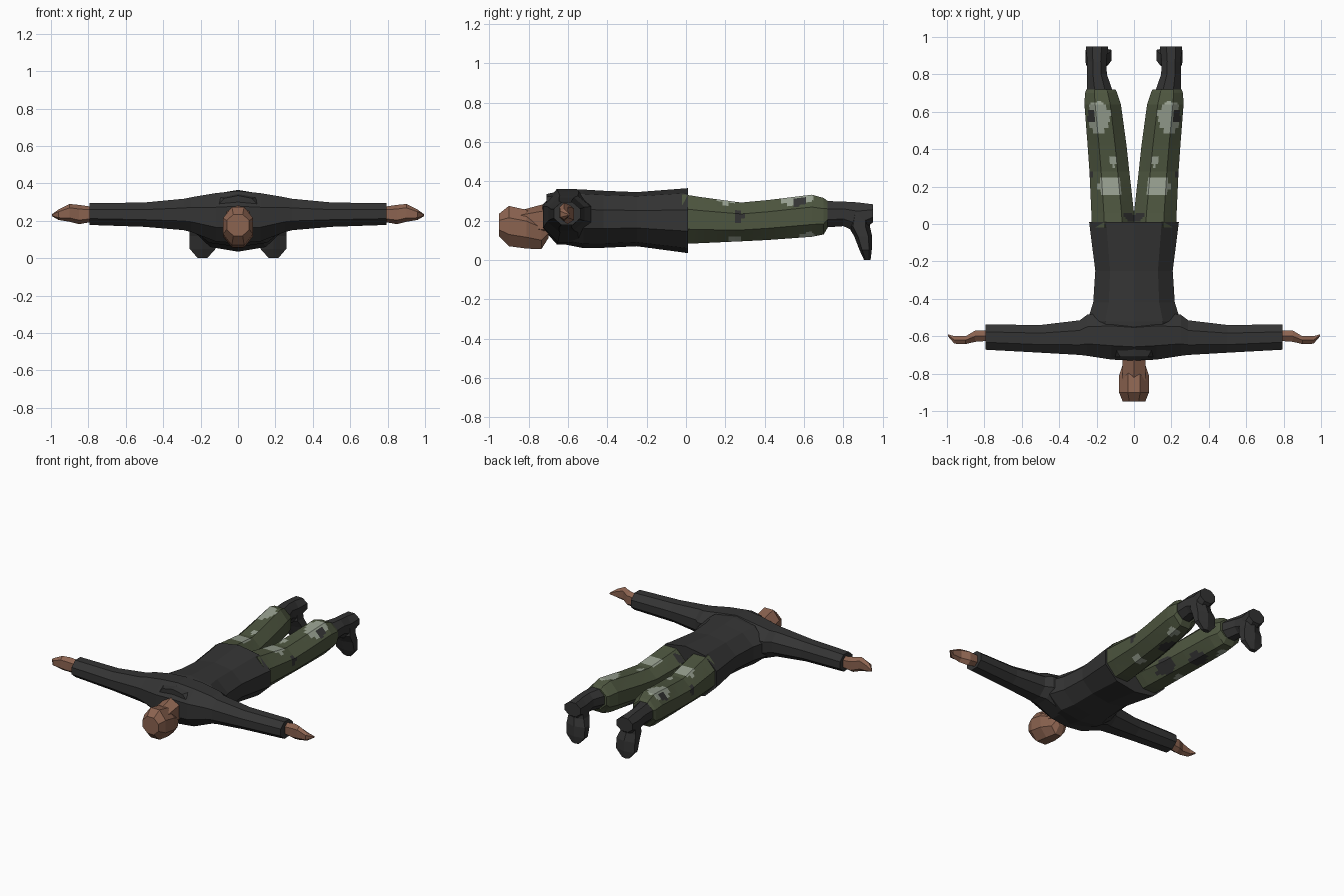
import bpy, bmesh, math
from mathutils import Vector


def material(name, rgb):
    m = bpy.data.materials.new(name)
    m.diffuse_color = (*rgb, 1)
    return m


BLACK = material("black cloth", (0.034, 0.034, 0.034))
SKIN = material("brown skin", (0.26, 0.125, 0.08))
GREEN = material("olive green", (0.075, 0.092, 0.05))
PALE = material("pale grey green", (0.31, 0.35, 0.28))


def loft(name, axis, rings, mats, sides=8, sign=1, cuts=0, rule=None):
    """Loft rings (pos, u0, u1, v0, v1) along x, y or z; u, v are the other axes in order."""
    bm = bmesh.new()
    k = 1 / math.cos(math.pi / sides)
    loops = []
    for pos, u0, u1, v0, v1 in rings:
        loop = []
        for i in range(sides):
            a = 2 * math.pi * (i + 0.5) / sides
            u = (u0 + u1) / 2 + (u1 - u0) / 2 * max(-1, min(1, k * math.cos(a)))
            v = (v0 + v1) / 2 + (v1 - v0) / 2 * max(-1, min(1, k * math.sin(a)))
            co = {"x": (pos, u, v), "y": (u, pos, v), "z": (u, v, pos)}[axis]
            loop.append(bm.verts.new((co[0] * sign, co[1], co[2])))
        loops.append(loop)
    for a, b in zip(loops, loops[1:]):
        for i in range(sides):
            j = (i + 1) % sides
            bm.faces.new((a[i], a[j], b[j], b[i]))
    bm.faces.new(loops[0])
    bm.faces.new(loops[-1])
    if cuts:
        quads = [f for f in bm.faces if len(f.verts) == 4]
        edges = list({e for f in quads for e in f.edges})
        bmesh.ops.subdivide_edges(bm, edges=edges, cuts=cuts, use_grid_fill=True)
    bmesh.ops.recalc_face_normals(bm, faces=bm.faces[:])
    if rule:
        for f in bm.faces:
            c = f.calc_center_median()
            f.material_index = rule(Vector((abs(c.x), c.y, c.z)))
    me = bpy.data.meshes.new(name)
    bm.to_mesh(me)
    bm.free()
    for m in mats:
        me.materials.append(m)
    ob = bpy.data.objects.new(name, me)
    bpy.context.collection.objects.link(ob)
    return ob


# camouflage patches: centre, radii, material slot (1 pale, 2 black)
PATCHES = [
    ((0.23, 0.57, 0.31), (0.025, 0.04, 0.05), 2),
    ((0.20, 0.57, 0.32), (0.075, 0.085, 0.06), 1),
    ((0.13, 0.20, 0.31), (0.075, 0.05, 0.05), 1),
    ((0.11, 0.34, 0.30), (0.02, 0.03, 0.04), 1),
    ((0.22, 0.27, 0.22), (0.04, 0.03, 0.03), 2),
    ((0.18, 0.25, 0.10), (0.06, 0.035, 0.03), 1),
    ((0.05, 0.25, 0.13), (0.05, 0.08, 0.06), 2),
    ((0.12, 0.48, 0.11), (0.06, 0.06, 0.05), 2),
    ((0.20, 0.62, 0.12), (0.04, 0.04, 0.04), 1),
    ((0.05, 0.04, 0.25), (0.05, 0.04, 0.06), 2),
]


def camo(c):
    wob = 1 + 0.25 * math.sin(60 * c.y + 25 * c.x) * math.cos(50 * c.x)
    for centre, rad, slot in PATCHES:
        if sum(((c[i] - centre[i]) / rad[i]) ** 2 for i in range(3)) < wob:
            return slot
    return 0


# jacket body
loft("jacket_body", "y", [
    (0.01, -0.24, 0.24, 0.035, 0.365),
    (-0.25, -0.207, 0.207, 0.07, 0.345),
    (-0.42, -0.218, 0.218, 0.062, 0.352),
    (-0.52, -0.25, 0.25, 0.06, 0.358),
    (-0.62, -0.20, 0.20, 0.08, 0.355),
    (-0.71, -0.12, 0.12, 0.14, 0.335)], [BLACK], sides=10)

# head and neck
loft("head", "y", [
    (-0.95, -0.06, 0.06, 0.12, 0.235),
    (-0.90, -0.08, 0.08, 0.07, 0.275),
    (-0.81, -0.08, 0.08, 0.058, 0.255),
    (-0.735, -0.055, 0.055, 0.055, 0.21),
    (-0.70, -0.04, 0.04, 0.11, 0.19)], [SKIN])
loft("neck", "y", [
    (-0.85, -0.06, 0.06, 0.14, 0.25),
    (-0.72, -0.062, 0.062, 0.12, 0.285),
    (-0.67, -0.03, 0.03, 0.18, 0.345)], [SKIN], sides=6)

for side, s in (("right", 1), ("left", -1)):
    # sleeve reaching to the spine so it forms the shoulder
    loft(side + "_sleeve", "x", [
        (0.0, -0.73, -0.48, 0.08, 0.36),
        (0.12, -0.725, -0.47, 0.09, 0.348),
        (0.25, -0.705, -0.485, 0.14, 0.326),
        (0.29, -0.70, -0.515, 0.15, 0.318),
        (0.50, -0.688, -0.54, 0.168, 0.298),
        (0.795, -0.672, -0.537, 0.178, 0.294)], [BLACK], sign=s)
    # hand, held edge-on
    loft(side + "_hand", "x", [
        (0.78, -0.625, -0.57, 0.195, 0.275),
        (0.85, -0.63, -0.57, 0.182, 0.285),
        (0.90, -0.642, -0.60, 0.195, 0.29),
        (0.96, -0.64, -0.60, 0.205, 0.26),
        (0.995, -0.60, -0.59, 0.225, 0.235)], [SKIN], sides=6, sign=s)
    # trouser leg
    loft(side + "_trouser_leg", "y", [
        (-0.02, -0.005, 0.225, 0.085, 0.335),
        (0.06, 0.0, 0.228, 0.085, 0.322),
        (0.28, 0.025, 0.238, 0.095, 0.292),
        (0.42, 0.04, 0.248, 0.102, 0.305),
        (0.64, 0.07, 0.265, 0.118, 0.332),
        (0.70, 0.09, 0.262, 0.13, 0.315),
        (0.72, 0.10, 0.255, 0.165, 0.30)],
        [GREEN, PALE, BLACK], sign=s, cuts=6, rule=camo)
    # boot shaft and foot
    loft(side + "_boot_shaft", "y", [
        (0.70, 0.11, 0.25, 0.165, 0.30),
        (0.80, 0.145, 0.25, 0.172, 0.297),
        (0.87, 0.148, 0.25, 0.14, 0.293),
        (0.95, 0.138, 0.258, 0.19, 0.283)], [BLACK], sign=s)
    loft(side + "_boot_foot", "z", [
        (0.24, 0.15, 0.25, 0.84, 0.935),
        (0.17, 0.14, 0.256, 0.825, 0.935),
        (0.12, 0.12, 0.26, 0.855, 0.946),
        (0.05, 0.12, 0.258, 0.882, 0.944),
        (0.0, 0.165, 0.215, 0.905, 0.938)], [BLACK], sides=6, sign=s)
